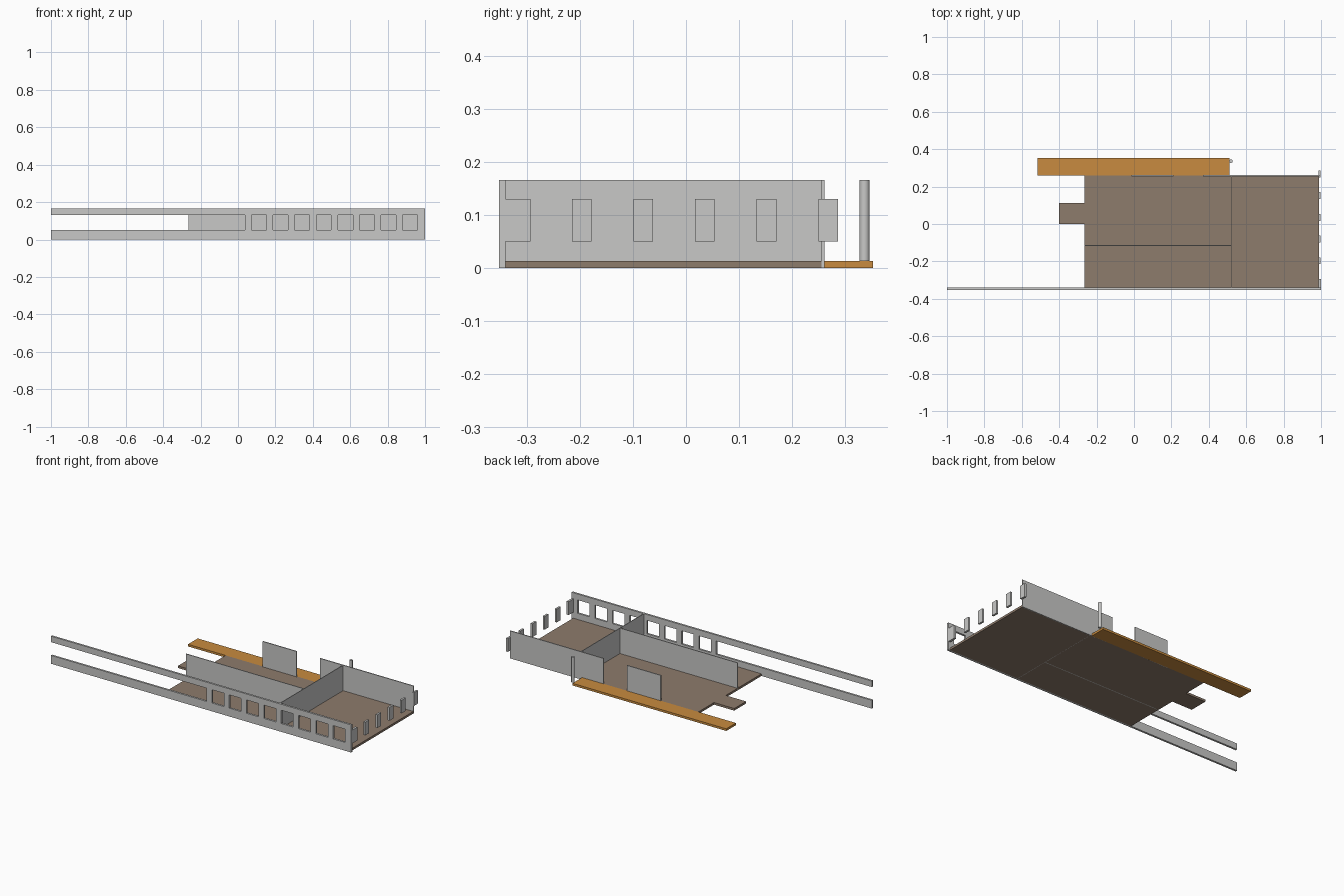
import bpy
import bmesh

cube = bpy.data.objects.get("Cube")
if cube:
    bpy.data.objects.remove(cube, do_unlink=True)


def material(name, rgb):
    mat = bpy.data.materials.new(name)
    mat.use_nodes = True
    mat.diffuse_color = (*rgb, 1)
    mat.node_tree.nodes["Principled BSDF"].inputs["Base Color"].default_value = (*rgb, 1)
    return mat


GRAY = material("wall_gray", (0.58, 0.58, 0.57))
BROWN = material("floor_brown", (0.27, 0.2, 0.15))
ORANGE = material("walkway_orange", (0.58, 0.26, 0.05))

HEIGHT, SLAB = 0.166, 0.013
SILL, LINTEL = 0.05, 0.13
FRONT, INNER, BACK = -0.352, -0.34, 0.26
LEFT_ROOM, SPLIT, END = -0.265, 0.52, 0.99


def finish(name, bm, mat):
    bmesh.ops.recalc_face_normals(bm, faces=bm.faces)
    mesh = bpy.data.meshes.new(name)
    bm.to_mesh(mesh)
    bm.free()
    mesh.materials.append(mat)
    obj = bpy.data.objects.new(name, mesh)
    bpy.context.collection.objects.link(obj)
    return obj


def box(name, xs, ys, zs, mat):
    bm = bmesh.new()
    bmesh.ops.create_cube(bm, size=1)
    for v in bm.verts:
        v.co = [r[0] if c < 0 else r[1] for c, r in zip(v.co, (xs, ys, zs))]
    return finish(name, bm, mat)


def prism(name, outline, z0, z1, mat):
    bm = bmesh.new()
    face = bm.faces.new([bm.verts.new((x, y, z0)) for x, y in outline])
    top = bmesh.ops.extrude_face_region(bm, geom=[face])
    for v in top["geom"]:
        if isinstance(v, bmesh.types.BMVert):
            v.co.z = z1
    if face.is_valid and len(bm.faces) == len(outline) + 1:
        bm.faces.new([v for v in face.verts])
    return finish(name, bm, mat)


# Floors: main room with an entrance tab, and the end room
box("main_floor", (LEFT_ROOM, SPLIT), (INNER, BACK), (0, SLAB), BROWN)
box("entrance_floor", (-0.4, LEFT_ROOM), (0, 0.112), (0, SLAB), BROWN)
box("end_floor", (SPLIT, END), (INNER, BACK), (0, SLAB), BROWN)

# Walkway and its post
box("walkway", (-0.515, 0.51), (BACK, 0.352), (0, SLAB), ORANGE)
bpy.ops.mesh.primitive_cylinder_add(vertices=32, radius=0.0095, depth=HEIGHT - SLAB,
                                    location=(0.518, 0.336, (HEIGHT + SLAB) / 2))
post = bpy.context.object
post.name = "walkway_post"
post.data.materials.append(GRAY)
bpy.ops.object.shade_smooth_by_angle()

# Front wall: a grid of cells, leaving out the windows and the long opening
xs = [-1, 0.037]
for i in range(8):
    start = 0.072 + i * 0.1155
    xs += [start, start + 0.08]
xs.append(1)
zs = [0, SILL, LINTEL, HEIGHT]
bm = bmesh.new()
grid = [[bm.verts.new((x, FRONT, z)) for z in zs] for x in xs]
for i in range(len(xs) - 1):
    for k in range(3):
        if k != 1 or i % 2:
            bm.faces.new((grid[i][k], grid[i + 1][k], grid[i + 1][k + 1], grid[i][k + 1]))
solid = bmesh.ops.extrude_face_region(bm, geom=bm.faces[:], use_keep_orig=True)
for v in solid["geom"]:
    if isinstance(v, bmesh.types.BMVert):
        v.co.y = INNER
finish("front_wall", bm, GRAY)

# Window pillars along the open end
box("corner_pillar", (0.987, 1), (INNER, -0.293), (SILL, LINTEL), GRAY)
for i in range(5):
    y = -0.215 + i * 0.116
    box(f"end_pillar_{i + 1}", (0.986, 0.998), (y, y + 0.037), (SILL, LINTEL), GRAY)

# Thin partitions and back wall pieces
box("long_partition", (LEFT_ROOM, SPLIT), (-0.117, -0.112), (0, HEIGHT), GRAY)
box("cross_partition", (SPLIT - 0.002, SPLIT + 0.002), (INNER, BACK), (0, HEIGHT), GRAY)
box("back_wall_middle", (-0.014, 0.212), (0.255, 0.261), (0, HEIGHT), GRAY)
box("back_wall_end", (0.368, 0.991), (0.255, 0.261), (0, HEIGHT), GRAY)
